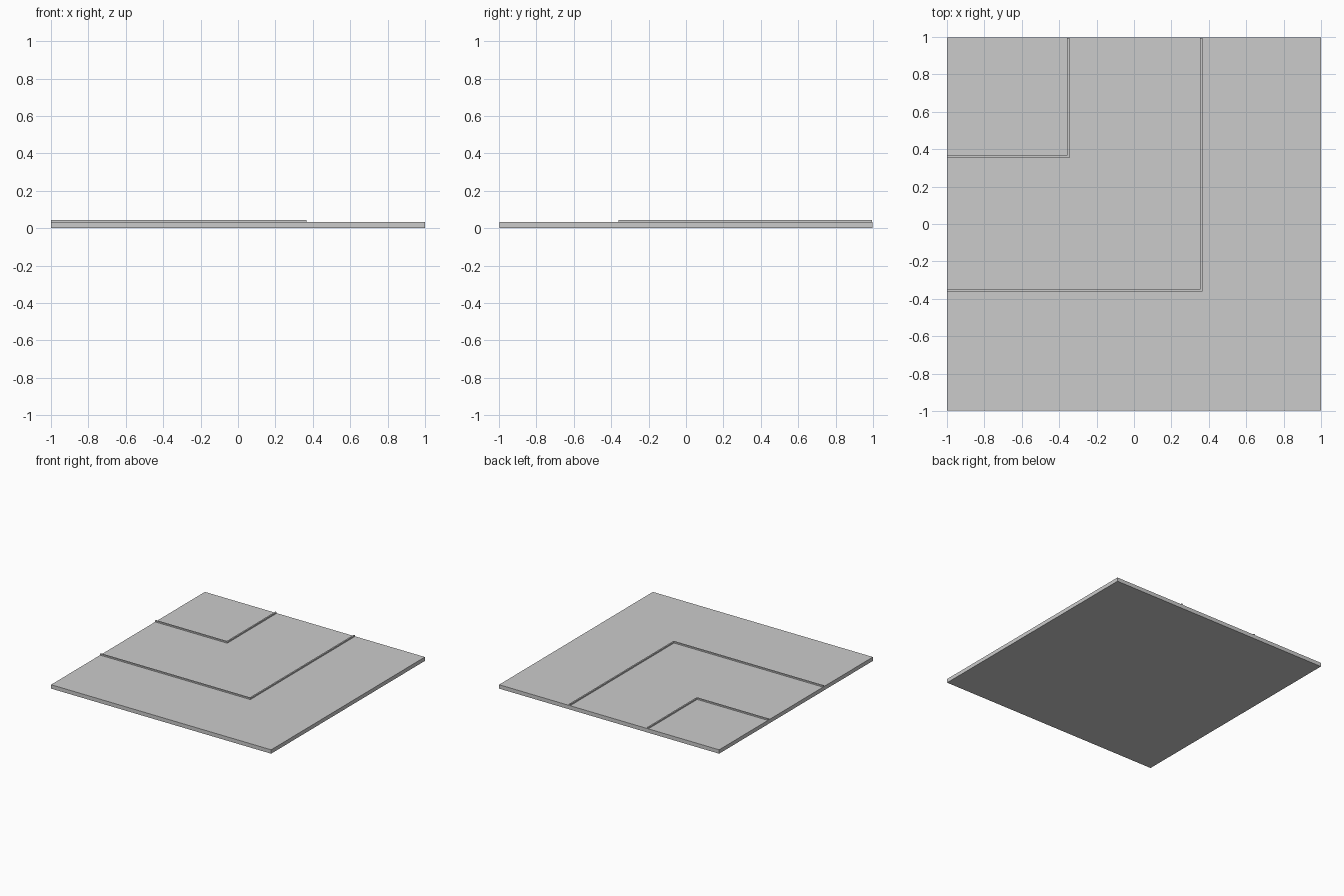
import bpy, bmesh

if "Cube" in bpy.data.objects:
    bpy.data.objects.remove(bpy.data.objects["Cube"])

SLAB_TOP = 0.032
RIDGE_TOP = 0.043
WIDTH = 0.012


def extruded(name, outline, z0, z1):
    bm = bmesh.new()
    face = bm.faces.new([bm.verts.new((x, y, z0)) for x, y in outline])
    new = bmesh.ops.extrude_face_region(bm, geom=[face])["geom"]
    verts = [v for v in new if isinstance(v, bmesh.types.BMVert)]
    bmesh.ops.translate(bm, verts=verts, vec=(0, 0, z1 - z0))
    bmesh.ops.recalc_face_normals(bm, faces=bm.faces[:])
    mesh = bpy.data.meshes.new(name)
    bm.to_mesh(mesh)
    bm.free()
    obj = bpy.data.objects.new(name, mesh)
    bpy.context.collection.objects.link(obj)
    return obj


def corner_ridge(name, x, y):
    # L-shaped strip with its outer corner at (x, y), running to the left and back edges
    left, back, w = -1.0, 0.995, WIDTH
    extruded(name, [(left, y), (x, y), (x, back), (x - w, back),
                    (x - w, y + w), (left, y + w)], SLAB_TOP, RIDGE_TOP)


# Floor slab
extruded("slab", [(-1, -0.998), (1, -0.998), (1, 0.998), (-1, 0.998)], 0, SLAB_TOP)

# Raised edging strips
corner_ridge("inner_ridge", -0.345, 0.353)
corner_ridge("outer_ridge", 0.366, -0.362)
